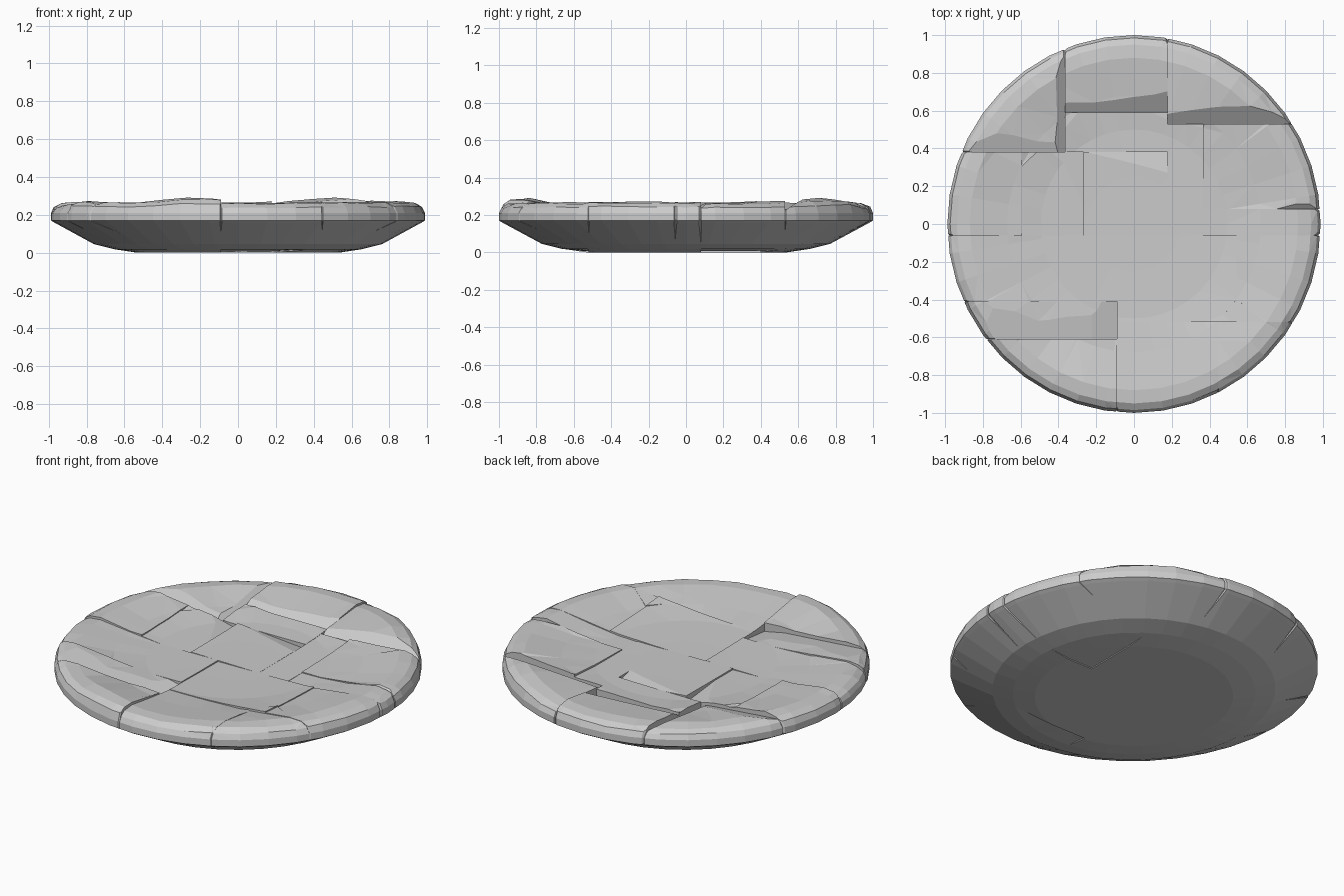
import bpy, bmesh, random
from math import pi
from mathutils import Vector

if "Cube" in bpy.data.objects:
    bpy.data.objects.remove(bpy.data.objects["Cube"])

random.seed(4)

# Cross-section of the whole worn, slightly dished disc (radius, height)
PROFILE = [(0, 0), (0.54, 0), (0.66, 0.018), (0.77, 0.045), (0.98, 0.158), (1.0, 0.17),
           (1.0, 0.209), (0.985, 0.24), (0.95, 0.259), (0.88, 0.265), (0.68, 0.237),
           (0.5, 0.22), (0.25, 0.217), (0, 0.217)]

# Paving stones: x min, x max, y min, y max
STONES = {
    "back_left": (-2, -.37, .38, 2), "back_middle": (-.37, .18, .59, 2),
    "back_strip": (-.37, .18, .38, .59), "back_right": (.18, 2, .53, 2),
    "right_inner": (.18, .37, -.06, .53), "right_outer": (.37, 2, .08, .53),
    "right_strip": (.37, 2, -.06, .08), "left_outer": (-2, -.6, -.06, .38),
    "left_inner": (-.6, -.27, -.06, .38), "centre": (-.27, .18, -.06, .38),
    "front_left_long": (-2, -.09, -.41, -.06), "front_left_strip": (-2, -.09, -.61, -.41),
    "front_left": (-2, -.09, -2, -.61), "front_centre": (-.09, .55, -.52, -.06),
    "front_right_outer": (.55, 2, -.52, -.06), "front_middle": (-.09, .45, -2, -.52),
    "front_right": (.45, 2, -2, -.52),
}

# Raised bumps: x, y, height, reach
BUMPS = {"front_left": (-.2, -.87, .036, .35), "back_right": (.43, .66, .04, .35)}

# Broken-off edges: point on the chip plane and its outward direction
CHIPS = {
    "back_left": [((-.37, .5, .19), (.8, -.12, 1)), ((-.5, .38, .215), (.09, -.3, 1))],
    "back_middle": [((-.1, .59, .2), (.06, -.6, 1))],
    "back_right": [((.45, .53, .21), (-.04, -.7, 1))],
    "right_outer": [((.85, .08, .245), (.08, -.8, 1))],
    "front_left_strip": [((-.09, -.5, .195), (.2, -.1, 1)), ((-.4, -.61, .225), (.08, -.1, 1))],
    "centre": [((0, .38, .205), (.08, .25, 1))],
    "left_inner": [((-.27, .2, .205), (.25, .1, 1))],
}


def lathe_disc():
    bm = bmesh.new()
    vs = [bm.verts.new((r, 0, z)) for r, z in PROFILE]
    es = [bm.edges.new(p) for p in zip(vs, vs[1:])]
    bmesh.ops.spin(bm, geom=vs + es, cent=(0, 0, 0), axis=(0, 0, 1), angle=2 * pi, steps=40)
    bmesh.ops.remove_doubles(bm, verts=bm.verts[:], dist=1e-4)
    bmesh.ops.recalc_face_normals(bm, faces=bm.faces[:])
    return bm


def slice_off(bm, co, no):
    # Cut away the side the normal points to and close the hole
    bmesh.ops.bisect_plane(bm, geom=bm.verts[:] + bm.edges[:] + bm.faces[:], dist=1e-5,
                           plane_co=co, plane_no=Vector(no).normalized(), clear_outer=True)
    edges = [e for e in bm.edges if e.is_boundary]
    if edges:
        bmesh.ops.holes_fill(bm, edges=edges, sides=0)


def make_stone(name, box):
    x0, x1, y0, y1 = box
    bm = lathe_disc()
    for co, no in (((x0, 0, 0), (-1, 0, 0)), ((x1, 0, 0), (1, 0, 0)),
                   ((0, y0, 0), (0, -1, 0)), ((0, y1, 0), (0, 1, 0))):
        if abs(co[0]) < 1 and abs(co[1]) < 1:
            slice_off(bm, co, no)

    # Settle each stone at a slightly different height and tilt
    cx, cy = (max(x0, -1) + min(x1, 1)) / 2, (max(y0, -1) + min(y1, 1)) / 2
    lift, tx, ty = (random.uniform(-a, a) for a in (.004, .016, .016))
    sink = random.choice((0, 0, .006))
    for v in bm.verts:
        x, y, z = v.co
        if z > .213:
            v.co.z += lift + tx * (x - cx) + ty * (y - cy)
            if v.co.xy.length > .6:
                v.co.z += random.uniform(-.004, .004)
            if name in BUMPS:
                bx, by, h, reach = BUMPS[name]
                v.co.z += h * max(0, 1 - ((x - bx) ** 2 + (y - by) ** 2) ** .5 / reach)
        elif z < .01:
            v.co.z += sink

    for co, no in CHIPS.get(name, []):
        slice_off(bm, co, no)

    # Worn notches where the seams reach the rim
    rim = [e for e in bm.edges if len(e.link_faces) == 2 and e.calc_face_angle(0) > .8
           and all(v.co.xy.length > .955 and v.co.z > .15 for v in e.verts)
           and any(max(abs(f.normal.x), abs(f.normal.y)) > .9999 for f in e.link_faces)]
    if rim:
        bmesh.ops.bevel(bm, geom=rim, offset=.012, segments=1, affect='EDGES', clamp_overlap=True)

    bmesh.ops.triangulate(bm, faces=[f for f in bm.faces if len(f.verts) > 4])
    bmesh.ops.recalc_face_normals(bm, faces=bm.faces[:])
    for v in bm.verts:
        v.co.x *= .988
    mesh = bpy.data.meshes.new(name + "_stone")
    bm.to_mesh(mesh)
    bm.free()
    bpy.context.collection.objects.link(bpy.data.objects.new(name + "_stone", mesh))


for stone, box in STONES.items():
    make_stone(stone, box)
